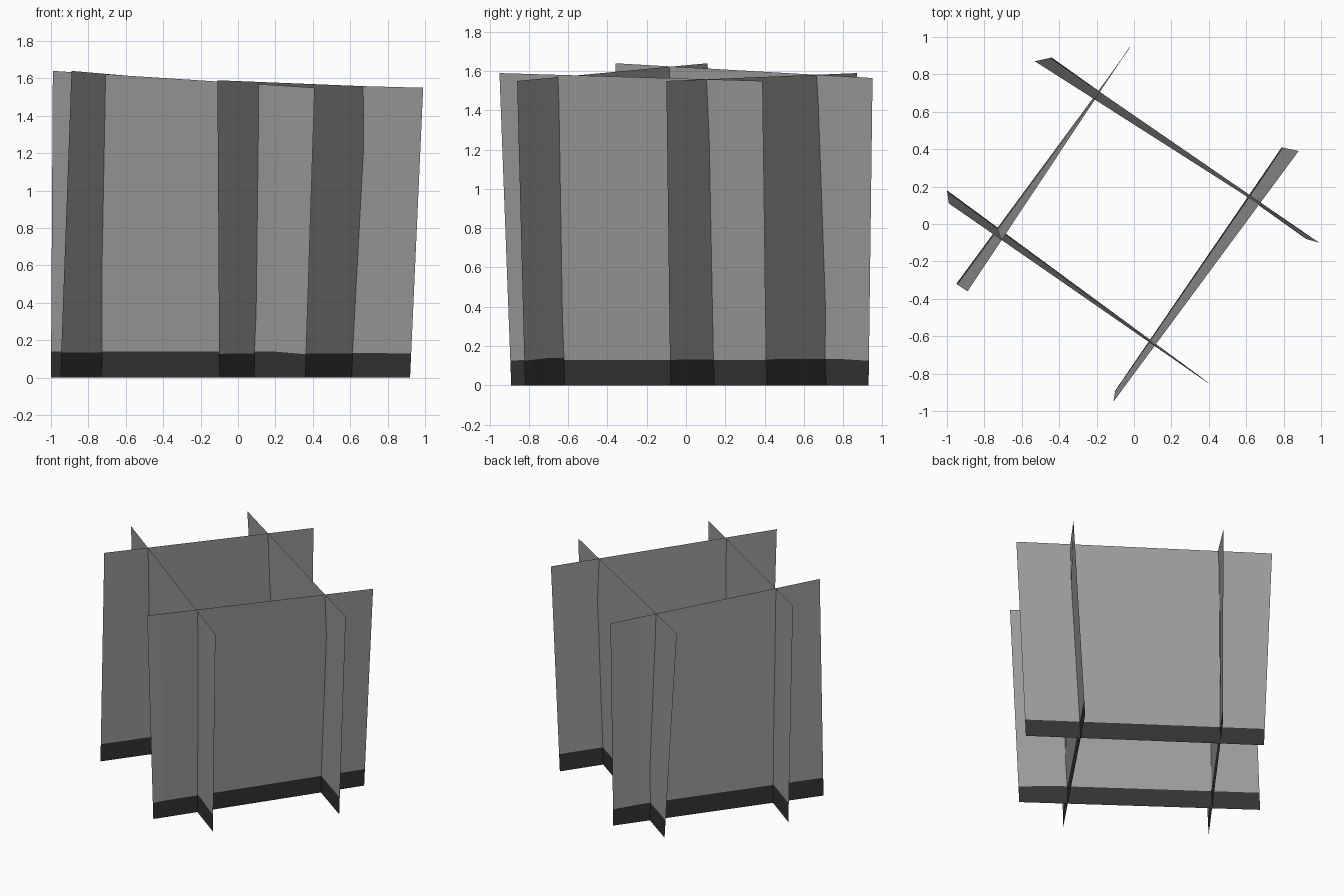
import bpy
import bmesh
from mathutils import Vector

cube = bpy.data.objects.get("Cube")
if cube:
    bpy.data.objects.remove(cube, do_unlink=True)


def make_material(name, value):
    mat = bpy.data.materials.new(name)
    mat.use_nodes = True
    color = (value, value, value, 1)
    mat.diffuse_color = color
    bsdf = mat.node_tree.nodes["Principled BSDF"]
    bsdf.inputs["Base Color"].default_value = color
    bsdf.inputs["Roughness"].default_value = 1.0
    return mat


GREY = make_material("mid grey", 0.33)
DARK = make_material("dark grey", 0.033)


def make_panel(name, bottom, top, band):
    """Thin leaning sheet; band lists (fraction along, height) of the dark foot."""
    b0, b1 = [Vector((*p, 0)) for p in bottom]
    t0, t1 = [Vector(p) for p in top]
    bm = bmesh.new()
    columns = []
    for along, height in band:
        low, high = b0.lerp(b1, along), t0.lerp(t1, along)
        middle = low.lerp(high, height / high.z)
        columns.append([bm.verts.new(p) for p in (low, middle, high)])
    for left, right in zip(columns, columns[1:]):
        for row in range(2):
            face = bm.faces.new((left[row], right[row], right[row + 1], left[row + 1]))
            face.material_index = 1 - row
    mesh = bpy.data.meshes.new(name)
    bm.to_mesh(mesh)
    bm.free()
    mesh.materials.append(GREY)
    mesh.materials.append(DARK)
    obj = bpy.data.objects.new(name, mesh)
    bpy.context.collection.objects.link(obj)
    return obj


# Two crossing pairs of upright sheets
make_panel("front_panel", [(-1.0, 0.18), (0.36, -0.82)],
           [(-0.99, 0.11, 1.64), (0.41, -0.86, 1.55)],
           [(0, 0.14), (0.87, 0.14), (1, 0.125)])
make_panel("back_panel", [(-0.44, 0.89), (0.92, -0.08)],
           [(-0.53, 0.87, 1.59), (0.99, -0.10, 1.55)],
           [(0, 0.135), (1, 0.13)])
make_panel("left_panel", [(-0.10, -0.89), (0.79, 0.41)],
           [(-0.11, -0.95, 1.59), (0.88, 0.39, 1.55)],
           [(0, 0.125), (0.06, 0.13), (1, 0.13)])
make_panel("right_panel", [(-0.95, -0.32), (-0.03, 0.93)],
           [(-0.89, -0.36, 1.64), (-0.02, 0.95, 1.565)],
           [(0, 0.135), (0.87, 0.135), (1, 0.125)])
